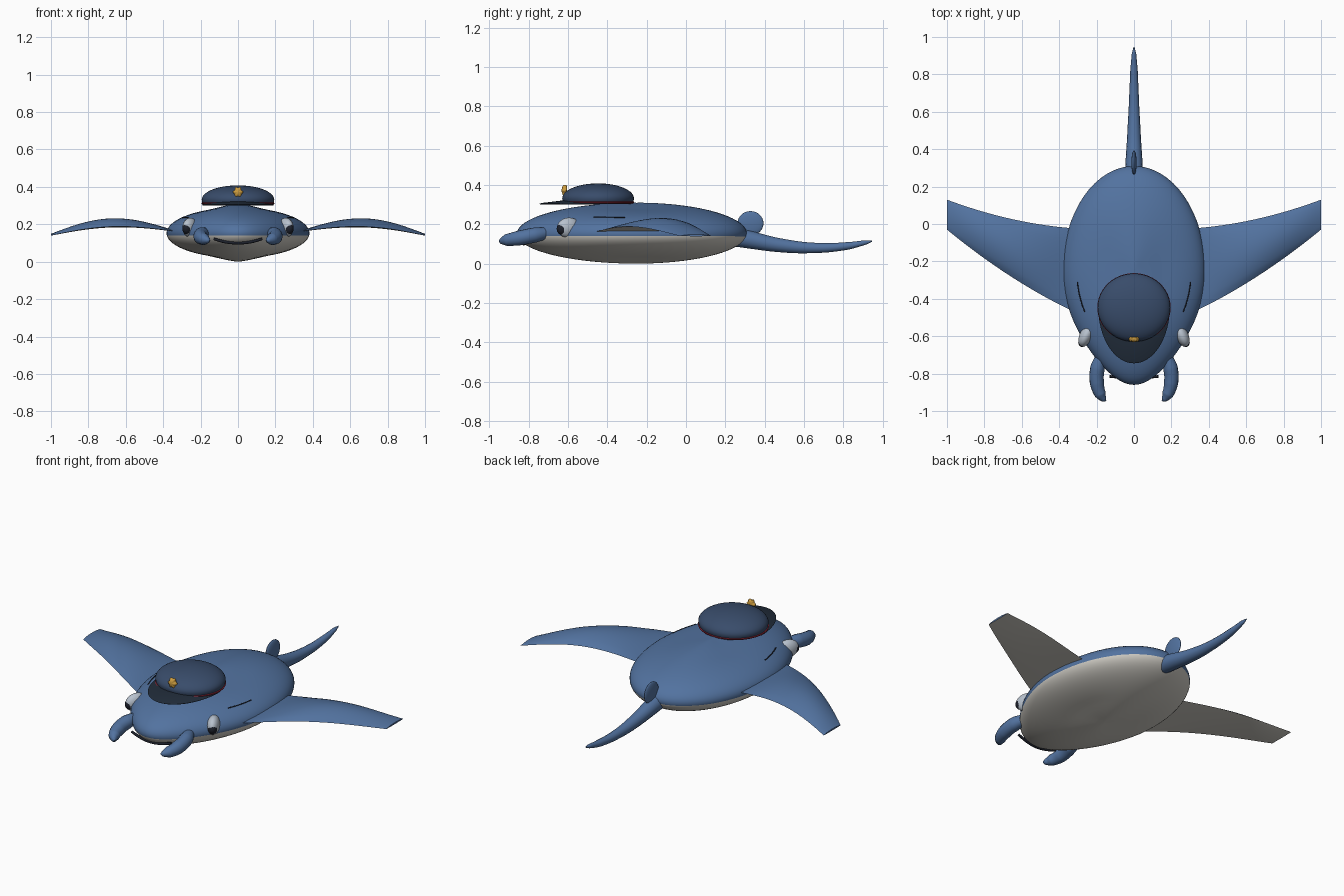
import bpy, bmesh, math
from math import sin, cos, pi

cube = bpy.data.objects.get("Cube")
if cube:
    bpy.data.objects.remove(cube, do_unlink=True)


def material(name, r, g, b):
    m = bpy.data.materials.new(name)
    m.use_nodes = True
    m.diffuse_color = (r, g, b, 1)
    m.node_tree.nodes["Principled BSDF"].inputs["Base Color"].default_value = (r, g, b, 1)
    return m


blue = material("ocean blue", .085, .17, .35)
grey = material("belly grey", .62, .60, .55)
navy = material("cap navy", .04, .072, .145)
dark = material("brim dark navy", .015, .025, .042)
red = material("band red", .30, .02, .04)
gold = material("badge gold", .62, .34, .05)
pale = material("eye pale", .48, .54, .62)
black = material("pupil black", .012, .015, .025)


def smooth(ob, angle=50):
    bpy.ops.object.select_all(action='DESELECT')
    ob.select_set(True)
    bpy.context.view_layer.objects.active = ob
    bpy.ops.object.shade_smooth_by_angle(angle=math.radians(angle))
    return ob


def loft(name, rings, mats, rule=None):
    """Skin closed rings of points and cap both ends."""
    bm = bmesh.new()
    loops = [[bm.verts.new(p) for p in ring] for ring in rings]
    n = len(loops[0])
    for a, b in zip(loops, loops[1:]):
        for i in range(n):
            j = (i + 1) % n
            f = bm.faces.new((a[i], a[j], b[j], b[i]))
            f.material_index = rule(i, f.calc_center_median()) if rule else 0
    for loop in (loops[0], loops[-1]):
        f = bm.faces.new(loop)
        f.material_index = rule(0, f.calc_center_median()) if rule else 0
    bmesh.ops.recalc_face_normals(bm, faces=bm.faces)
    me = bpy.data.meshes.new(name)
    bm.to_mesh(me)
    bm.free()
    ob = bpy.data.objects.new(name, me)
    bpy.context.collection.objects.link(ob)
    for m in mats:
        me.materials.append(m)
    return smooth(ob)


def tube(name, points, mat):
    """Smooth round tube through (x, y, z, radius) points."""
    cu = bpy.data.curves.new(name, 'CURVE')
    cu.dimensions = '3D'
    cu.bevel_depth = 1
    cu.bevel_resolution = 5
    cu.use_fill_caps = True
    sp = cu.splines.new('BEZIER')
    sp.resolution_u = 10
    sp.bezier_points.add(len(points) - 1)
    for bp, (x, y, z, r) in zip(sp.bezier_points, points):
        bp.co, bp.radius = (x, y, z), r
        bp.handle_left_type = bp.handle_right_type = 'AUTO'
    cu.materials.append(mat)
    ob = bpy.data.objects.new(name, cu)
    bpy.context.collection.objects.link(ob)
    bpy.ops.object.select_all(action='DESELECT')
    ob.select_set(True)
    bpy.context.view_layer.objects.active = ob
    bpy.ops.object.convert(target='MESH')
    return smooth(bpy.context.object)


def ball(name, loc, scale, mat, turn=0):
    bpy.ops.mesh.primitive_uv_sphere_add(segments=28, ring_count=16, location=loc,
                                         rotation=(0, 0, turn))
    ob = bpy.context.object
    ob.name, ob.scale = name, scale
    ob.data.materials.append(mat)
    return smooth(ob)


# Body: flattened egg with a pointed snout and gently pinched crown
def body_point(phi, a):
    s, c = sin(phi), cos(phi)
    front = max(0, -sin(a)) * s
    x = .382 * s * cos(a) * (1 - .28 * front ** 2)
    y = -.25 + s * sin(a) * (.61 if sin(a) < 0 else .56)
    pinch = 1 - .13 * cos(a) ** 2 * min(1, s / .4)
    return x, y, .152 + c * pinch * (.158 if c > 0 else .152)


N = 64
rings = [[body_point(.015 + (pi - .03) * k / 36, 2 * pi * i / N) for i in range(N)]
         for k in range(37)]
loft("body", rings, [blue, grey], lambda i, c: int(c.z < .143))


# Wing fins: arched sections, blue above and grey below
def wing_section(x, side, n=14):
    t = (x - .36) / .64
    lead = -.45 + .42 * (.75 * t + .25 * t * t)
    trail = -.02 + .15 * (.4 * t + .6 * t * t)
    z = .165 - .025 * t + .035 * sin(pi * t)
    thick = .009 + .035 * max(0, sin(pi * t))
    ring = []
    for i in range(2 * n):
        v = i / n if i <= n else 2 - i / n
        h = thick * max(0, sin(pi * v)) ** .7 * (1 if i <= n else -.1)
        ring.append((side * x, lead + (trail - lead) * v, z + h))
    return ring


for side, label in ((1, "left"), (-1, "right")):
    loft(label + "_wing", [wing_section(.26 + .74 * k / 20, side) for k in range(21)],
         [blue, grey], lambda i, c: int(i >= 14))

    # Curled horn beside the mouth
    tube(label + "_horn", [(side * x, y, z, r) for x, y, z, r in (
        (.175, -.71, .155, .03), (.195, -.77, .145, .039), (.198, -.85, .13, .038),
        (.18, -.91, .12, .031), (.16, -.938, .115, .016), (.15, -.945, .114, .003))], blue)

    # Eye and pupil
    ball(label + "_eye", (side * .255, -.595, .182), (.035, .065, .052), pale, side * .45)
    ball(label + "_pupil", (side * .267, -.618, .178), (.028, .042, .036), black, side * .45)

    # Gill slit along the shoulder
    slit = []
    for k in range(5):
        y = -.47 + .04 * k
        a = -math.acos(min(1, abs(y + .25) / .61 / .8))
        p = body_point(.93, math.asin((y + .25) / .61 / sin(.93)))
        slit.append((side * p[0], p[1], p[2], .003))
    tube(label + "_gill_slit", slit, black)

# Mouth
tube("mouth", [(-.13, -.815, .122, .007), (-.07, -.82, .106, .008), (0, -.825, .1, .008),
               (.07, -.82, .106, .008), (.13, -.815, .122, .007)], black)

# Tail and the small fin at its root
tube("tail", [(0, .22, .14, .05), (0, .32, .122, .046), (0, .48, .093, .036),
              (0, .65, .08, .027), (0, .82, .09, .02), (0, .91, .107, .012),
              (0, .945, .114, .003)], blue)
ball("tail_fin", (0, .328, .205), (.014, .066, .062), blue)


# Cap crown
def cap_ring(r, z, n=48):
    return [(r * cos(2 * pi * i / n), -.447 + .94 * r * sin(2 * pi * i / n), z) for i in range(n)]


profile = [(.182, .302), (.192, .318)]
profile += [(.194 * cos(a), .332 + .076 * sin(a)) for a in [k * pi / 2 / 14 for k in range(14)]]
loft("cap_crown", [cap_ring(r, z) for r, z in profile + [(.004, .408)]], [navy])
loft("cap_band", [cap_ring(r, z) for r, z in
                  ((.187, .306), (.194, .308), (.196, .314), (.19, .316))], [red])


# Cap brim: half ellipse rising slightly toward the crown
def brim_ring(scale, z, n=32):
    return [(.192 * scale * cos(pi * i / n), -.44 - .305 * scale * sin(pi * i / n), z)
            for i in range(n + 1)]


loft("cap_brim", [brim_ring(.6, .312), brim_ring(.98, .3), brim_ring(1, .304),
                  brim_ring(.97, .308), brim_ring(.6, .322)], [dark])


# Badge: lobed rosette on the crown front
def badge_ring(scale, y, n=48):
    ring = []
    for i in range(n):
        a = 2 * pi * i / n
        r = scale * (1 + .13 * cos(6 * a))
        ring.append((.024 * r * cos(a), y, .372 + .028 * r * sin(a)))
    return ring


loft("cap_badge", [badge_ring(s, y) for s, y in
                   ((.7, -.604), (1, -.61), (1, -.62), (.75, -.628), (.2, -.632))], [gold])
